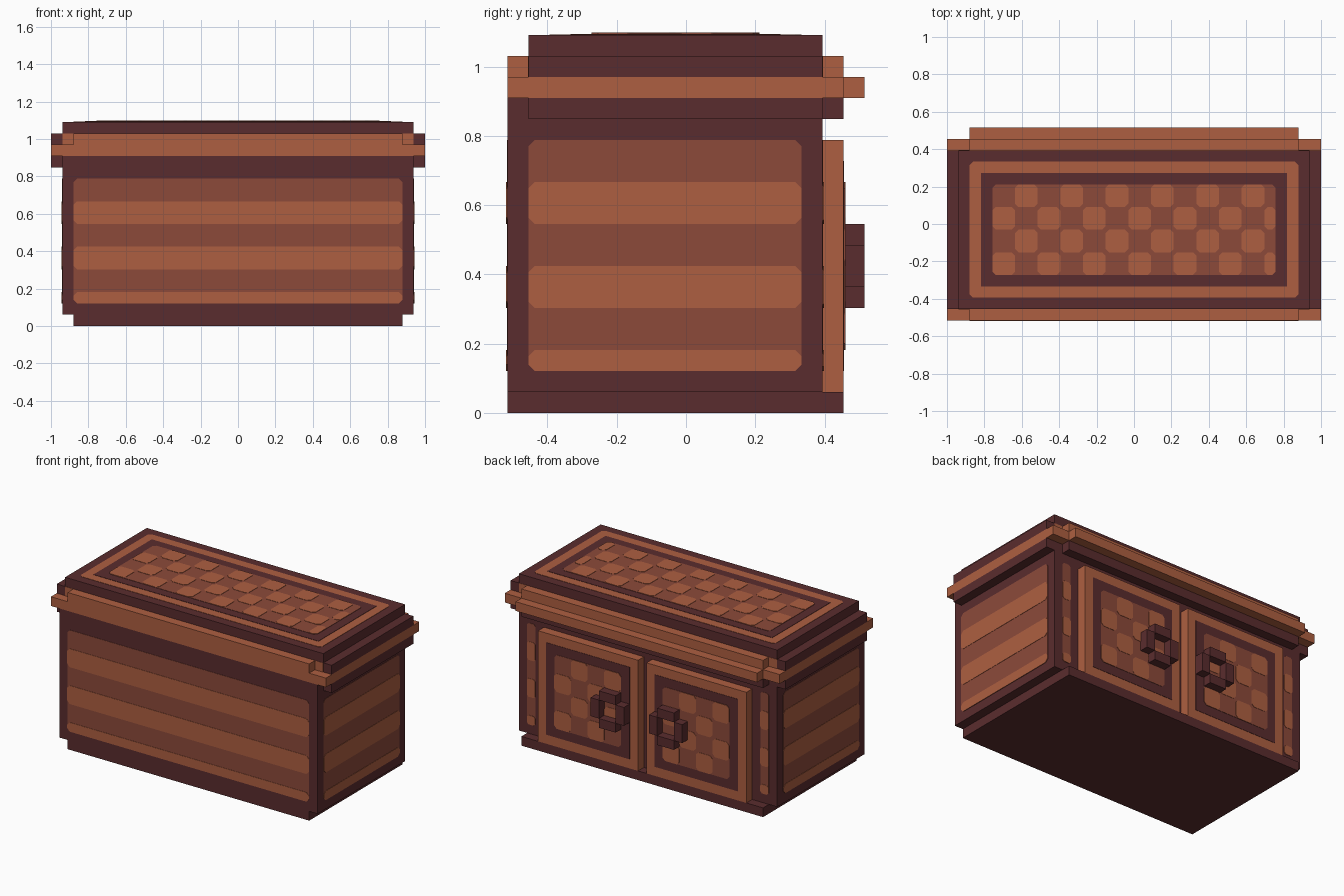
import bpy
import bmesh
from mathutils import Vector

if "Cube" in bpy.data.objects:
    bpy.data.objects.remove(bpy.data.objects["Cube"], do_unlink=True)

U = 2 / 33          # one block of the design grid
LAYER = 0.002       # thickness of one painted layer


def material(name, rgb):
    lin = [((c / 255 + 0.055) / 1.055) ** 2.4 for c in rgb] + [1.0]
    m = bpy.data.materials.new(name)
    m.use_nodes = True
    m.diffuse_color = lin
    m.node_tree.nodes["Principled BSDF"].inputs["Base Color"].default_value = lin
    return m


DARK = material("dark_wood", (90, 44, 46))
BROWN = material("brown_wood", (140, 74, 58))
ORANGE = material("orange_wood", (174, 95, 65))


def finish(name, bm, mat):
    bmesh.ops.recalc_face_normals(bm, faces=bm.faces)
    me = bpy.data.meshes.new(name)
    bm.to_mesh(me)
    bm.free()
    me.materials.append(mat)
    ob = bpy.data.objects.new(name, me)
    bpy.context.collection.objects.link(ob)
    return ob


def boxes(name, mat, *spans):
    """Boxes given as x0, x1, y0, y1, z0, z1 in grid blocks."""
    bm = bmesh.new()
    for x0, x1, y0, y1, z0, z1 in spans:
        vs = bmesh.ops.create_cube(bm, size=1)["verts"]
        for v in vs:
            v.co = Vector((x1 if v.co.x > 0 else x0,
                           y1 if v.co.y > 0 else y0,
                           z1 if v.co.z > 0 else z0)) * U
    return finish(name, bm, mat)


# Maps from panel coordinates (a, b, height) to space, by facing direction
FACES = {
    "front": lambda a, b, h: (a, -h, b),
    "back": lambda a, b, h: (a, h, b),
    "left": lambda a, b, h: (h, a, b),
    "right": lambda a, b, h: (-h, a, b),
    "top": lambda a, b, h: (a, b, h),
}


def plates(name, mat, face, plane, level, rects, cut=0.3):
    """Thin chamfered plates on a face; level stacks painted layers."""
    to3d = FACES[face]
    bm = bmesh.new()
    for a0, a1, b0, b1 in rects:
        c = cut
        if c:
            ring = [(a0 + c, b0), (a1 - c, b0), (a1, b0 + c), (a1, b1 - c),
                    (a1 - c, b1), (a0 + c, b1), (a0, b1 - c), (a0, b0 + c)]
        else:
            ring = [(a0, b0), (a1, b0), (a1, b1), (a0, b1)]
        low, high = [[bm.verts.new(Vector(to3d(a, b, plane + h / U)) * U) for a, b in ring]
                     for h in (0, level * LAYER)]
        n = len(ring)
        bm.faces.new(high)
        bm.faces.new(low[::-1])
        for i in range(n):
            j = (i + 1) % n
            bm.faces.new((low[i], low[j], high[j], high[i]))
    return finish(name, bm, mat)


def checker(a0, a1, b0, b1, flip=0):
    """Every other two-block cell of a rectangle."""
    cells = []
    for r in range(int((b1 - b0) / 2)):
        c, a = 0, a0
        while a < a1:
            if (r + c + flip) % 2 == 0:
                cells.append((a, min(a + 2, a1), b0 + 2 * r, b0 + 2 * r + 2))
            c, a = c + 1, a + 2
    return cells


def striped_panel(name, face, plane, a0, a1, cut=0.3):
    plates(name + "_field", BROWN, face, plane, 1, [(a0, a1, 2, 13)], cut)
    plates(name + "_stripes", ORANGE, face, plane, 2,
           [(a0, a1, b0, b1) for b0, b1 in ((2, 3), (5, 7), (9, 11))], cut)


# Carcass
boxes("base", DARK, (-14.5, 14.5, -8.5, 7.5, 0, 1))
boxes("body", DARK, (-15.5, 15.5, -8.5, 6.5, 1, 15))
boxes("lid", DARK, (-15.5, 15.5, -7.5, 6.5, 15, 18))

# Rails around the lid
boxes("front_rail", ORANGE, (-16.5, 16.5, -8.5, -7.5, 15, 16),
      (-14.5, 14.5, -8.5, -7.5, 16, 17))
boxes("back_rail", ORANGE, (-16.5, 16.5, 6.5, 7.5, 15, 16),
      (-14.5, 14.5, 6.5, 7.5, 16, 17), (-14.5, 14.5, 7.5, 8.5, 15, 16))
boxes("back_under_rail", DARK, (-14.5, 14.5, 6.5, 7.5, 14, 15))
for side, s in (("left", 1), ("right", -1)):
    x0, x1 = sorted((15.5 * s, 16.5 * s))
    boxes(side + "_rail", ORANGE, (x0, x1, -7.5, 6.5, 15, 16))
    boxes(side + "_rail_trim", DARK, (x0, x1, -7.5, 6.5, 14, 15),
          (x0, x1, -7.5, 6.5, 16, 17))
    a0, a1 = sorted((14.5 * s, 15.5 * s))
    plates(side + "_front_corner", ORANGE, "front", 7.5, 1, [(a0, a1, 16, 17)], 0)
    plates(side + "_back_corner", ORANGE, "back", 6.5, 1, [(a0, a1, 16, 17)], 0)

    # Side and narrow back panels
    striped_panel(side + "_panel", side, 15.5, -7.5, 5.5)
    b0, b1 = sorted((13.5 * s, 14.5 * s))
    striped_panel(side + "_back_strip", "back", 6.5, b0, b1, 0.2)

striped_panel("front_panel", "front", 8.5, -14.5, 14.5)

# Inlaid lid top
plates("lid_frame", ORANGE, "top", 18, 1, [(-14.5, 14.5, -6.5, 5.5)])
plates("lid_inner_border", DARK, "top", 18, 2, [(-13.5, 13.5, -5.5, 4.5)], 0)
plates("lid_field", BROWN, "top", 18, 3, [(-12.5, 12.5, -4.5, 3.5)])
plates("lid_checks", ORANGE, "top", 18, 4, checker(-12.5, 12.5, -4.5, 3.5))

# Doors with open cross-shaped handles
for side, s in (("left", 1), ("right", -1)):
    def span(p, q):
        return tuple(sorted((p * s, q * s)))
    boxes(side + "_door", ORANGE, (*span(0.5, 12.5), 6.5, 7.5, 1, 13))
    plates(side + "_door_border", DARK, "back", 7.5, 1, [(*span(1.5, 11.5), 2, 12)], 0)
    plates(side + "_door_field", BROWN, "back", 7.5, 2, [(*span(2.5, 10.5), 3, 11)])
    plates(side + "_door_checks", ORANGE, "back", 7.5, 3,
           checker(*span(2.5, 10.5), 3, 11, 1))
    boxes(side + "_handle", DARK,
          (*span(2.5, 4.5), 7.5, 8.5, 8, 9), (*span(2.5, 4.5), 7.5, 8.5, 5, 6),
          (*span(1.5, 2.5), 7.5, 8.5, 6, 8), (*span(4.5, 5.5), 7.5, 8.5, 6, 8))
